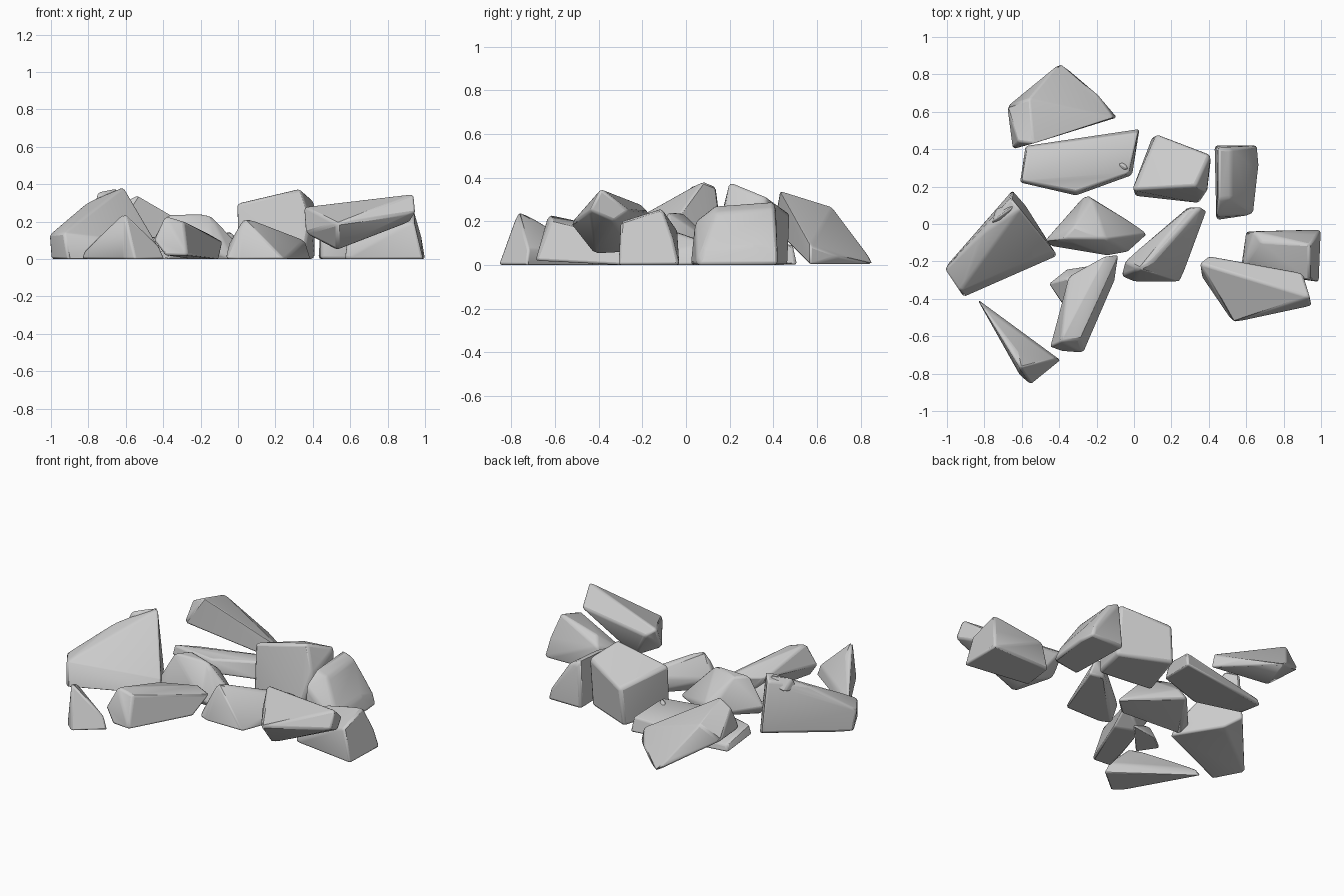
import bpy, bmesh, math


def rock(name, points, bevel=0.012):
    """Chipped stone: convex hull of a few corners, softly bevelled."""
    bm = bmesh.new()
    for p in points:
        bm.verts.new(p)
    hull = bmesh.ops.convex_hull(bm, input=bm.verts[:])
    loose = [g for g in set(hull["geom_interior"] + hull["geom_unused"])
             if isinstance(g, bmesh.types.BMVert)]
    bmesh.ops.delete(bm, geom=loose, context='VERTS')
    bmesh.ops.dissolve_limit(bm, angle_limit=math.radians(6),
                             verts=bm.verts[:], edges=bm.edges[:])
    bmesh.ops.recalc_face_normals(bm, faces=bm.faces[:])
    me = bpy.data.meshes.new(name)
    bm.to_mesh(me)
    bm.free()
    ob = bpy.data.objects.new(name, me)
    bpy.context.collection.objects.link(ob)
    mod = ob.modifiers.new("soft_edges", 'BEVEL')
    mod.width, mod.segments = bevel, 2
    mod.limit_method, mod.angle_limit = 'ANGLE', math.radians(15)
    bpy.ops.object.select_all(action='DESELECT')
    ob.select_set(True)
    bpy.context.view_layer.objects.active = ob
    bpy.ops.object.shade_smooth_by_angle(angle=math.radians(35))
    return ob


# Back row: tilted wedge resting on its right edge, and a low slab
rock("back_wedge_rock", [
    (-.65, .40, .17), (-.09, .57, 0), (-.39, .86, 0), (-.68, .63, .18),
    (-.54, .43, .34), (-.62, .44, .30), (-.56, .67, .265), (-.37, .50, .23),
    (-.11, .57, .09), (-.20, .70, .04), (-.42, .84, .04)])
rock("low_slab_rock", [
    (-.61, .22, .05), (-.58, .42, 0), (.03, .51, 0), (-.01, .26, .03), (-.31, .15, .04),
    (-.60, .23, .11), (-.57, .41, .04), (.02, .49, .09), (-.03, .27, .14),
    (-.31, .17, .12)])
rock("slab_chip", [
    (-.10, .33, .09), (-.04, .34, .09), (-.02, .28, .10), (-.08, .27, .10),
    (-.07, .32, .14), (-.04, .30, .15)], .006)

# Large leaning boulder on the left, with a chip on its crest
rock("large_left_rock", [
    (-1.0, -.22, 0), (-.91, -.39, 0), (-.41, -.17, 0), (-.58, .10, 0), (-.65, .18, .05),
    (-1.01, -.24, .13), (-.93, -.36, .14), (-.81, -.05, .30), (-.61, .08, .385),
    (-.66, .14, .36), (-.43, -.14, .08)])
rock("left_crest_chip", [
    (-.77, -.01, .28), (-.66, .02, .30), (-.64, .12, .33), (-.74, .08, .29),
    (-.75, .02, .36), (-.65, .09, .38)], .01)

# Front left pieces
rock("front_shard_rock", [
    (-.84, -.40, 0), (-.82, -.43, .05), (-.61, -.81, 0), (-.55, -.86, 0),
    (-.39, -.73, 0), (-.55, -.62, 0), (-.61, -.77, .25), (-.63, -.68, .20),
    (-.42, -.72, .07)])
rock("front_long_rock", [
    (-.45, -.66, .10), (-.39, -.68, .02), (-.27, -.69, .02), (-.10, -.30, 0),
    (-.39, -.63, .23), (-.29, -.62, .20), (-.35, -.28, .14), (-.15, -.17, .13),
    (-.08, -.16, .09), (-.25, -.25, .0)])
rock("small_front_chip", [
    (-.46, -.32, 0), (-.36, -.24, 0), (-.17, -.21, 0), (-.38, -.44, 0),
    (-.36, -.29, .09), (-.30, -.32, .10)], .01)

# Middle pieces
rock("centre_rock", [
    (-.48, -.09, .06), (-.26, .16, .04), (.08, -.05, 0), (-.03, -.15, 0),
    (-.14, -.17, .05), (-.44, -.12, 0), (-.38, -.08, .235), (-.32, -.01, .235),
    (-.15, -.08, .24), (-.22, .13, .10)])
rock("centre_long_rock", [
    (-.07, -.28, 0), (0, -.31, 0), (.25, -.31, 0), (.39, .07, 0), (.29, .09, 0),
    (-.05, -.20, .08), (.03, -.24, .22), (.10, -.20, .20), (.36, .09, .10),
    (.29, .08, .11)])

# Tall block and its neighbour, which slopes down to the right
rock("tall_block_rock", [
    (0, .15, 0), (.35, .11, 0), (.41, .34, 0), (.10, .47, 0), (-.01, .18, .30),
    (.33, .20, .38), (.39, .17, .20), (.41, .37, .31), (.12, .48, .23)], .018)
rock("upright_right_rock", [
    (.44, .02, 0), (.64, .05, 0), (.67, .32, 0), (.66, .42, 0), (.43, .42, 0),
    (.44, .04, .20), (.45, .13, .27), (.45, .41, .29), (.62, .08, .07),
    (.64, .30, .09), (.64, .42, .07), (.52, .40, .26), (.52, .14, .24)], .016)

# Right pair: one rock propped on another
rock("right_base_rock", [
    (.57, -.25, 0), (.60, -.04, 0), (1.0, -.03, 0), (.99, -.31, 0),
    (.58, -.23, .08), (.64, -.04, .16), (.68, -.10, .20), (.94, -.11, .26),
    (.94, -.30, .20), (.98, -.06, .12)])
rock("right_propped_rock", [
    (.35, -.21, .28), (.40, -.17, .24), (.94, -.39, .35), (.90, -.26, .25),
    (.95, -.44, .25), (.53, -.53, .19), (.36, -.28, .14), (.53, -.42, .05),
    (.52, -.24, .06), (.92, -.33, .20)])
